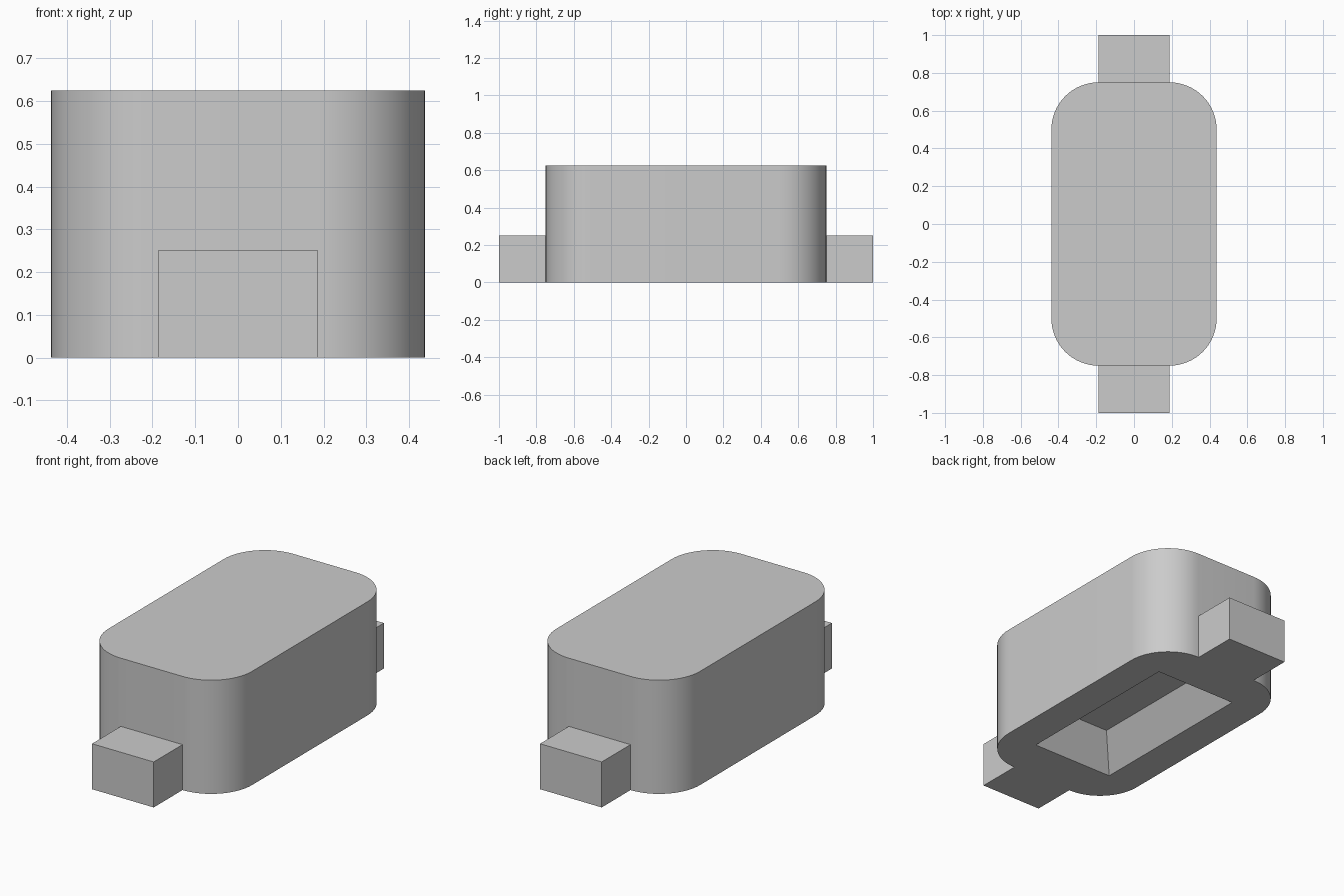
import bpy
import bmesh
from mathutils import Matrix, Vector

cube = bpy.data.objects.get("Cube")
if cube:
    bpy.data.objects.remove(cube, do_unlink=True)

# Single grey finish
grey = bpy.data.materials.new("light_grey")
grey.use_nodes = True
colour = (0.6, 0.6, 0.6, 1)
grey.diffuse_color = colour
grey.node_tree.nodes["Principled BSDF"].inputs["Base Color"].default_value = colour


def box(name, size, centre, edit=None):
    """Make a box object; edit(bm) may reshape it before it is stored."""
    bm = bmesh.new()
    bmesh.ops.create_cube(bm, size=1, matrix=Matrix.LocRotScale(
        Vector(centre), None, Vector(size)))
    if edit:
        edit(bm)
    bmesh.ops.recalc_face_normals(bm, faces=bm.faces)
    mesh = bpy.data.meshes.new(name)
    bm.to_mesh(mesh)
    bm.free()
    mesh.materials.append(grey)
    obj = bpy.data.objects.new(name, mesh)
    bpy.context.collection.objects.link(obj)
    return obj


def round_uprights(bm):
    uprights = [e for e in bm.edges
                if abs(e.verts[0].co.z - e.verts[1].co.z) > 0.1]
    bmesh.ops.bevel(bm, geom=uprights, offset=0.25, segments=16,
                    profile=0.5, affect='EDGES')


def taper_recess(bm):
    # Sloping walls: the lower end spans the mouth and passes below the base
    run, depth, below = 0.115, 0.18, 0.05
    for v in bm.verts:
        inside = v.co.z > 0
        grow = -run if inside else run * below / depth
        v.co.x += grow if v.co.x > 0 else -grow
        v.co.y += grow if v.co.y > 0 else -grow
        v.co.z = depth if inside else -below


# Rounded body
body = box("body", (0.875, 1.5, 0.625), (0, 0, 0.3125), round_uprights)

# Tapered pocket in the underside
cutter = box("recess_cutter", (0.5, 1, 0.2), (0, 0, 0), taper_recess)
cutter.hide_render = True
cut = body.modifiers.new("recess", 'BOOLEAN')
cut.operation = 'DIFFERENCE'
cut.solver = 'EXACT'
cut.object = cutter
bpy.ops.object.select_all(action='DESELECT')
bpy.context.view_layer.objects.active = body
body.select_set(True)
bpy.ops.object.modifier_apply(modifier=cut.name)
bpy.data.objects.remove(cutter, do_unlink=True)
bpy.ops.object.shade_smooth_by_angle(angle=0.5)

# End tabs
for name, side in (("front_tab", -1), ("back_tab", 1)):
    box(name, (0.375, 0.25, 0.25), (0, side * 0.875, 0.125))
